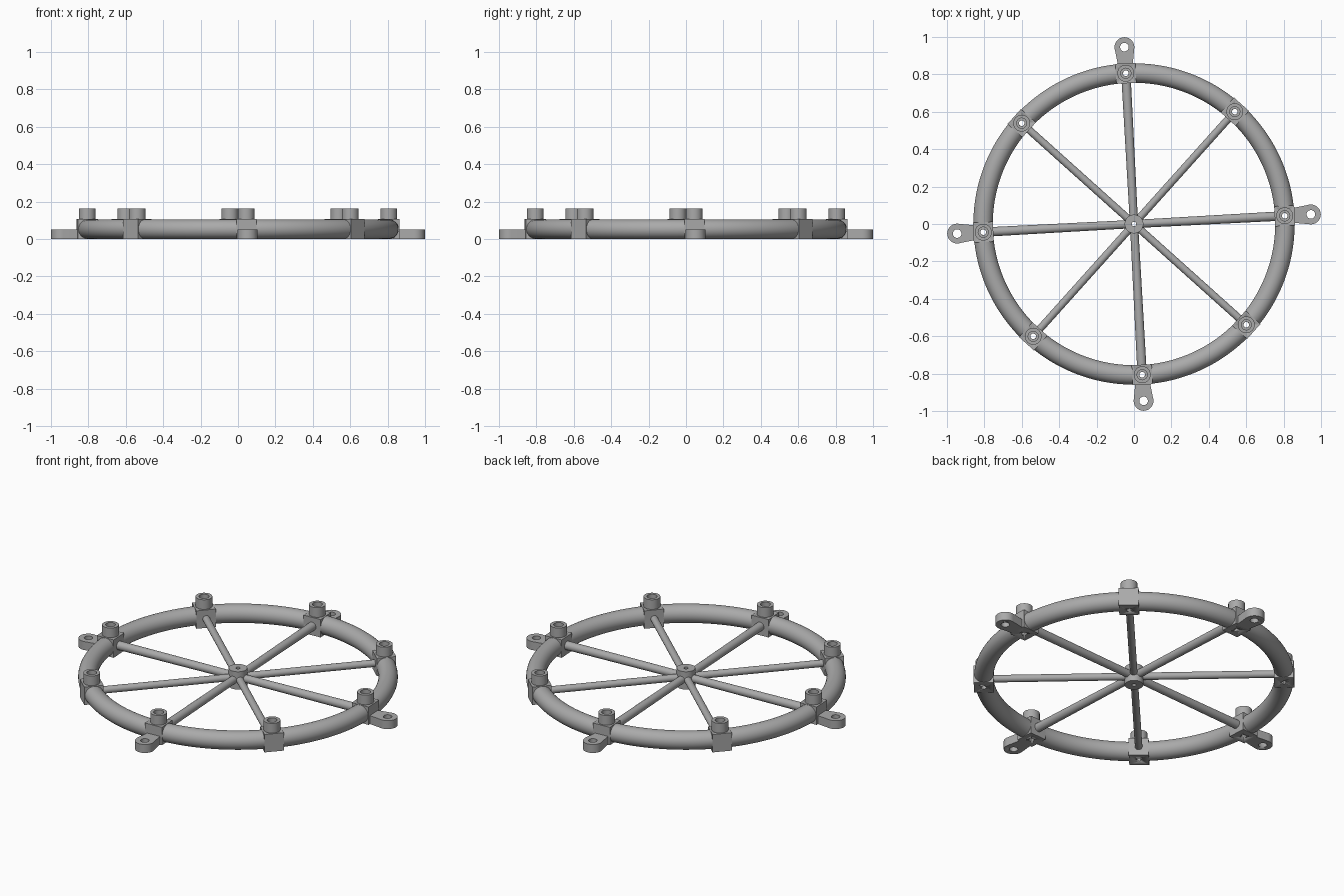
import bpy, bmesh
from math import radians, pi, sin, cos
from mathutils import Matrix, Vector

if "Cube" in bpy.data.objects:
    bpy.data.objects.remove(bpy.data.objects["Cube"])

grey = bpy.data.materials.new("plain grey")
grey.use_nodes = True
COLOUR = (0.4, 0.4, 0.4, 1)
grey.diffuse_color = COLOUR
grey.node_tree.nodes["Principled BSDF"].inputs["Base Color"].default_value = COLOUR

RING, TUBE, MID = 0.807, 0.052, 0.053
TURN = radians(3.1)


def finish(bm, name, angle=0.0):
    """Turn a bmesh into a smooth-shaded object rotated about the centre."""
    bmesh.ops.recalc_face_normals(bm, faces=bm.faces)
    bm.transform(Matrix.Rotation(angle, 4, "Z"))
    mesh = bpy.data.meshes.new(name)
    bm.to_mesh(mesh)
    bm.free()
    ob = bpy.data.objects.new(name, mesh)
    bpy.context.collection.objects.link(ob)
    mesh.materials.append(grey)
    select(ob)
    bpy.ops.object.shade_smooth_by_angle(angle=radians(35))
    return ob


def select(ob):
    bpy.ops.object.select_all(action="DESELECT")
    ob.select_set(True)
    bpy.context.view_layer.objects.active = ob


def lathe(bm, profile, x=0.0, steps=40):
    """Spin a closed (radius, z) profile about a vertical axis at x."""
    loops = []
    for i in range(steps):
        a = 2 * pi * i / steps
        loops.append([bm.verts.new((x + r * cos(a), r * sin(a), z)) for r, z in profile])
    n = len(profile)
    for i in range(steps):
        p, q = loops[i], loops[(i + 1) % steps]
        for j in range(n):
            k = (j + 1) % n
            bm.faces.new((p[j], q[j], q[k], p[k]))


def cut(ob, cutter):
    select(ob)
    mod = ob.modifiers.new("holes", "BOOLEAN")
    mod.operation, mod.solver, mod.object = "DIFFERENCE", "EXACT", cutter
    bpy.ops.object.modifier_apply(modifier=mod.name)


# Cutter for the bolt holes through blocks and ring
bm = bmesh.new()
for k in range(8):
    a = TURN + k * pi / 4
    place = Matrix.Translation((RING * cos(a), RING * sin(a), MID))
    bmesh.ops.create_cone(bm, cap_ends=True, segments=24, radius1=0.015,
                          radius2=0.015, depth=0.4, matrix=place)
holes = finish(bm, "hole_cutter")
holes.hide_render = True

# Round tube ring
bm = bmesh.new()
lathe(bm, [(RING + TUBE * cos(2 * pi * j / 32), MID + TUBE * sin(2 * pi * j / 32))
           for j in range(32)], steps=144)
cut(finish(bm, "ring"), holes)

# Hub with a centre hole
bm = bmesh.new()
lathe(bm, [(0.012, 0), (0.05, 0), (0.05, 0.105), (0.012, 0.105)])
finish(bm, "hub")

for k in range(8):
    angle = TURN + k * pi / 4
    main = k % 2 == 0

    # Clamp block around the ring
    bm = bmesh.new()
    bmesh.ops.create_cube(bm, size=1, matrix=Matrix.Translation((RING, 0, MID))
                          @ Matrix.Diagonal((0.107, 0.107, 0.106, 1)))
    cut(finish(bm, f"block_{k + 1}", angle), holes)

    # Collar with a stepped bore on top of the block
    bm = bmesh.new()
    lathe(bm, [(0.015, 0.105), (0.045, 0.105), (0.045, 0.163),
               (0.027, 0.163), (0.027, 0.115), (0.015, 0.115)], x=RING)
    finish(bm, f"collar_{k + 1}", angle)

    # Spoke, thicker on the four main arms
    bm = bmesh.new()
    start, end = 0.03, 0.785
    place = Matrix.Translation(((start + end) / 2, 0, MID)) @ Matrix.Rotation(pi / 2, 4, "Y")
    bmesh.ops.create_cone(bm, cap_ends=True, segments=24, depth=end - start, matrix=place,
                          radius1=0.022 if main else 0.02, radius2=0.025 if main else 0.02)
    finish(bm, f"spoke_{k + 1}", angle)

    # Mounting tab with a round end and a hole
    if main:
        tip, r = 0.947, 0.053
        bm = bmesh.new()
        arc = [radians(-100 + 200 * i / 28) for i in range(29)]
        outline = [(0.83, -0.036)] + [(tip + r * cos(a), r * sin(a)) for a in arc] + [(0.83, 0.036)]
        face = bm.faces.new([bm.verts.new((x, y, 0)) for x, y in outline])
        up = bmesh.ops.extrude_face_region(bm, geom=[face])["geom"]
        bmesh.ops.translate(bm, vec=Vector((0, 0, 0.05)),
                            verts=[v for v in up if isinstance(v, bmesh.types.BMVert)])
        tab = finish(bm, f"tab_{k + 1}", angle)
        bm = bmesh.new()
        bmesh.ops.create_cone(bm, cap_ends=True, segments=32, radius1=0.023, radius2=0.023,
                              depth=0.3, matrix=Matrix.Translation((tip, 0, 0)))
        drill = finish(bm, "tab_drill", angle)
        cut(tab, drill)
        bpy.data.objects.remove(drill)

bpy.data.objects.remove(holes)
